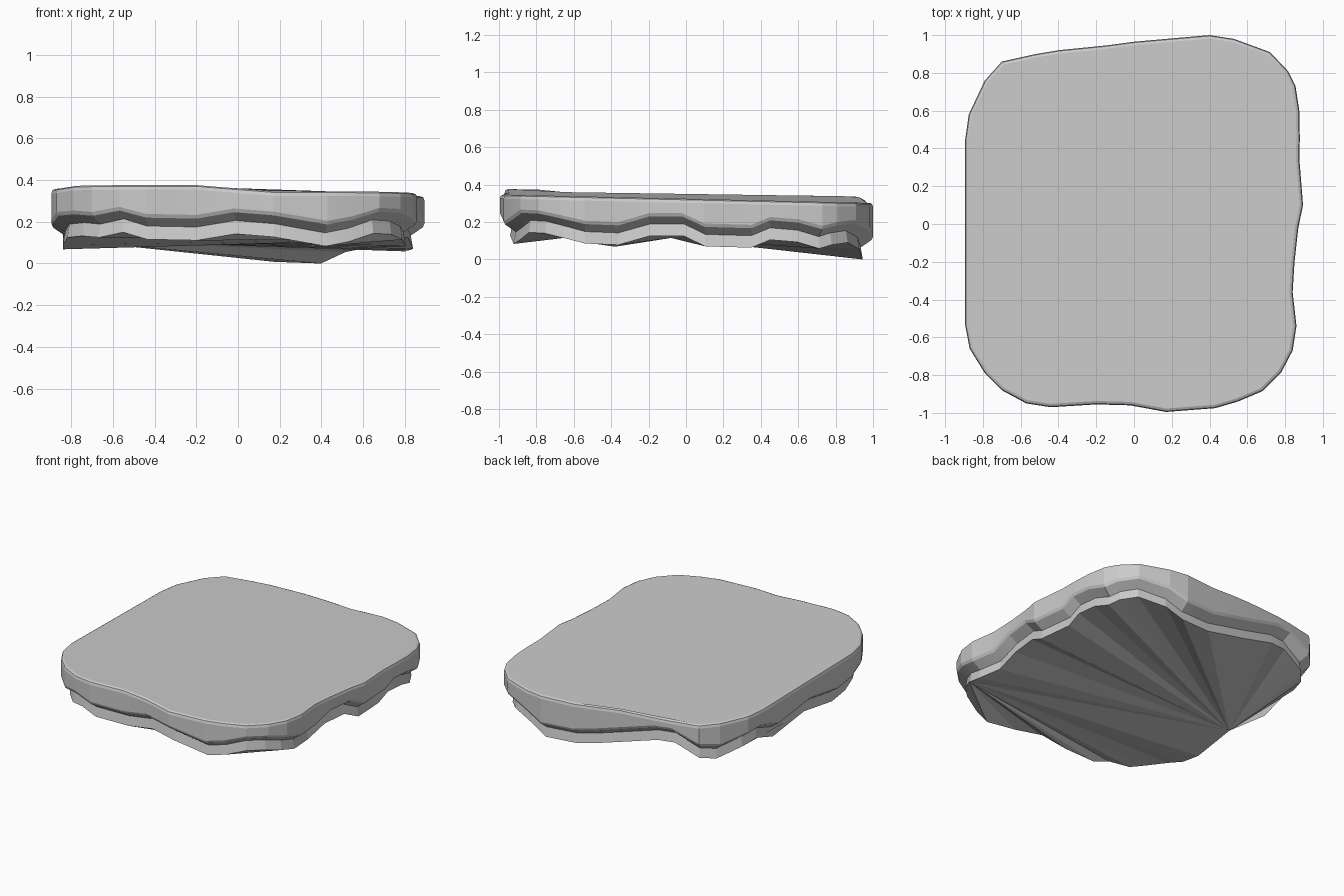
import bpy, bmesh
from mathutils import Vector

if "Cube" in bpy.data.objects:
    bpy.data.objects.remove(bpy.data.objects["Cube"])

# Slab outline, counter-clockwise: x, y, height of the ragged ledge line
OUTLINE = [
    # front edge
    (-.57, -.95, .260), (-.44, -.97, .226), (-.20, -.955, .221), (-.02, -.96, .252),
    (.17, -.995, .237), (.43, -.975, .193), (.55, -.94, .215), (.68, -.885, .255),
    # right edge
    (.78, -.785, .25), (.84, -.67, .225), (.86, -.54, .195), (.84, -.36, .188),
    (.85, -.20, .235), (.87, -.02, .235), (.895, .10, .18), (.875, .35, .173),
    (.878, .45, .215), (.875, .60, .203), (.855, .73, .168), (.815, .81, .188),
    # back edge
    (.72, .91, .20), (.53, .98, .165), (.40, 1.0, .11), (.17, .98, .118),
    (0, .965, .16), (-.15, .945, .20), (-.40, .92, .27), (-.52, .90, .275), (-.70, .86, .20),
    # left edge
    (-.79, .76, .185), (-.875, .58, .225), (-.895, .44, .24), (-.895, .26, .182),
    (-.895, -.08, .225), (-.895, -.38, .178), (-.895, -.53, .20), (-.87, -.66, .235),
    (-.79, -.79, .242), (-.70, -.88, .235),
]
LEFT_APEX, RIGHT_APEX = 33, 9      # where the underside creases meet


def top_height(x, y):
    """Gently warped top: highest at front left, lowest at back right."""
    left = min(max((.17 - x) / .37, 0), 1)
    back = (y + 1) / 2
    front_z = .347 + .03 * left - (.012 if x < -.8 else 0)
    back_z = .302 + .033 * left
    return front_z * (1 - back) + back_z * back


def inset_point(i, d):
    """Move outline point i inwards by d along its averaged normal."""
    n = len(OUTLINE)
    a, p, b = (Vector(OUTLINE[k % n][:2]) for k in (i - 1, i, i + 1))
    t = ((p - a).normalized() + (b - p).normalized()).normalized()
    return p + Vector((-t.y, t.x)) * d


# Profile of the rim: inset, which height it follows, offset from that height
PROFILE = [
    (.018, "top", 0), (.005, "top", -.006), (0, "top", -.022),      # rounded top edge
    (0, "ledge", .012), (.008, "ledge", -.006),                     # upper wall
    (.066, "ledge", -.046), (.055, "ledge", -.110),                 # undercut and lower layer
]

bm = bmesh.new()
rings = []
for inset, follow, dz in PROFILE:
    ring = []
    for i, (x, y, ledge) in enumerate(OUTLINE):
        base = top_height(x, y) if follow == "top" else ledge
        ring.append(bm.verts.new((*inset_point(i, inset), base + dz)))
    rings.append(ring)

# Rim walls between the rings
n = len(OUTLINE)
for upper, lower in zip(rings, rings[1:]):
    for i in range(n):
        j = (i + 1) % n
        bm.faces.new((upper[i], lower[i], lower[j], upper[j]))

# Top cap
top = bm.faces.new(rings[0])

# Underside: two creased fans spreading from opposite edges
base = rings[-1]
for apex, start, end in ((LEFT_APEX, RIGHT_APEX, LEFT_APEX - 1),
                         (RIGHT_APEX, LEFT_APEX, RIGHT_APEX - 1 + n)):
    for k in range(start, end):
        bm.faces.new((base[apex], base[(k + 1) % n], base[k % n]))
bmesh.ops.recalc_face_normals(bm, faces=bm.faces)

mesh = bpy.data.meshes.new("stone_slab")
bm.to_mesh(mesh)
bm.free()
slab = bpy.data.objects.new("stone_slab", mesh)
bpy.context.collection.objects.link(slab)

# Faceted stone with crisp ledges
bpy.context.view_layer.objects.active = slab
slab.select_set(True)
bpy.ops.object.shade_smooth_by_angle(angle=0.2)
